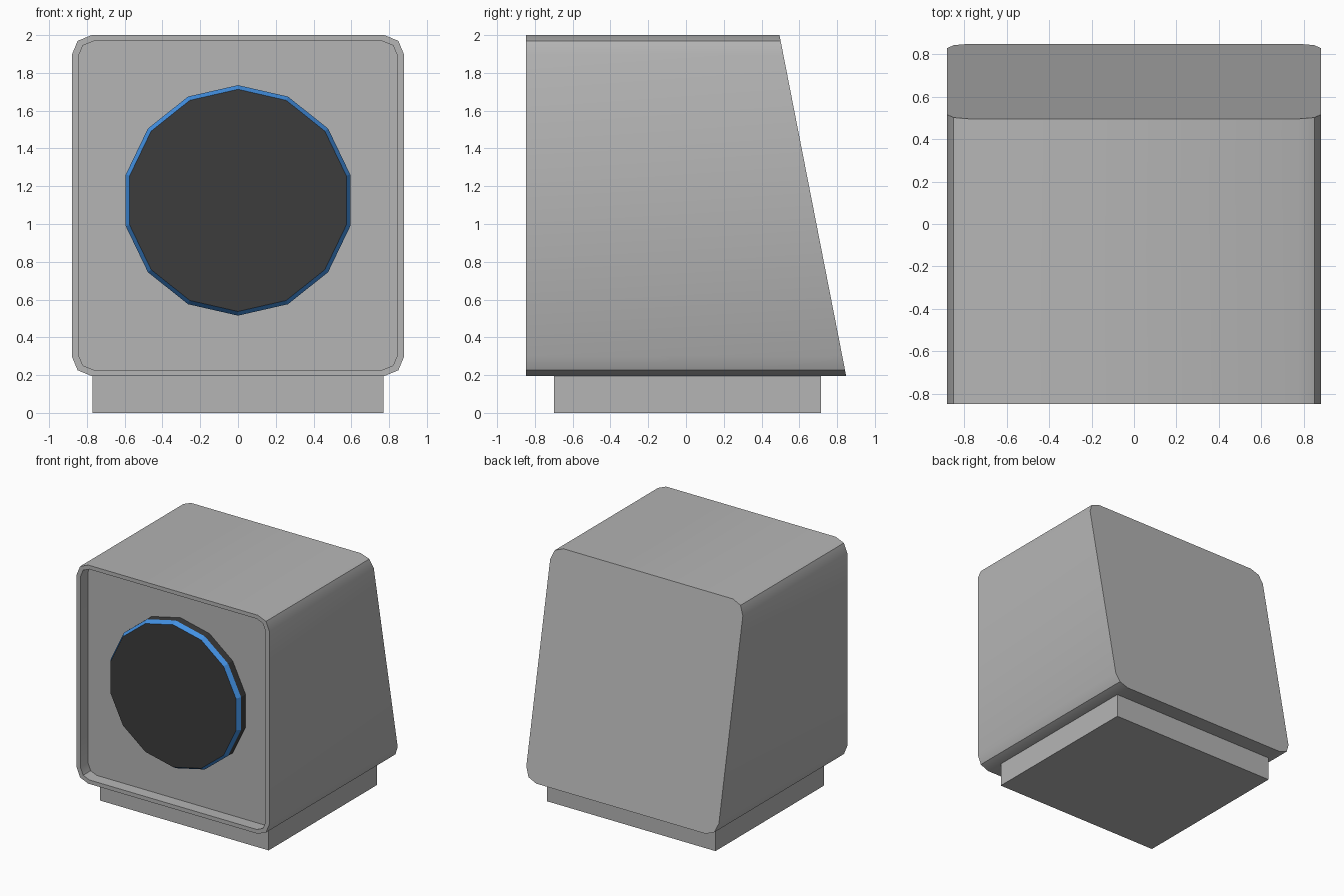
import bpy, bmesh, math

if "Cube" in bpy.data.objects:
    bpy.data.objects.remove(bpy.data.objects["Cube"])


def material(name, rgb):
    m = bpy.data.materials.new(name)
    m.diffuse_color = (*rgb, 1)
    m.use_nodes = True
    m.node_tree.nodes["Principled BSDF"].inputs["Base Color"].default_value = m.diffuse_color
    return m


grey = material("light grey", (0.46, 0.46, 0.46))
dark = material("charcoal", (0.045, 0.045, 0.045))
blue = material("bright blue", (0.055, 0.28, 0.76))


def lofted(name, rings, mats, ring_mats=None):
    """Bridge successive closed rings and cap both ends."""
    bm = bmesh.new()
    loops = [[bm.verts.new(p) for p in ring] for ring in rings]
    n = len(loops[0])
    for r, (a, b) in enumerate(zip(loops, loops[1:])):
        for i in range(n):
            j = (i + 1) % n
            f = bm.faces.new((a[i], a[j], b[j], b[i]))
            f.material_index = ring_mats[r] if ring_mats else 0
    bm.faces.new(loops[0])
    bm.faces.new(loops[-1])
    bmesh.ops.recalc_face_normals(bm, faces=bm.faces)
    mesh = bpy.data.meshes.new(name)
    bm.to_mesh(mesh)
    bm.free()
    for m in mats:
        mesh.materials.append(m)
    obj = bpy.data.objects.new(name, mesh)
    bpy.context.collection.objects.link(obj)
    return obj


def rounded_rect(hx, z0, z1, r):
    """Rectangle in x and z with two-segment rounded corners."""
    pts = []
    corners = [(hx - r, z1 - r), (r - hx, z1 - r), (r - hx, z0 + r), (hx - r, z0 + r)]
    for k, (cx, cz) in enumerate(corners):
        for s in range(3):
            a = math.radians(90 * k + 45 * s)
            pts.append((cx + r * math.cos(a), cz + r * math.sin(a)))
    return pts


def at_y(pts, y):
    return [(x, y, z) for x, z in pts]


# Housing with sloped back and recessed front panel
outer = rounded_rect(0.88, 0.195, 2.0, 0.105)
inner = rounded_rect(0.845, 0.228, 1.968, 0.08)
slope = (0.495 - 0.848) / (2.0 - 0.195)
back = [(x, 0.848 + slope * (z - 0.195), z) for x, z in outer]
housing = lofted("housing", [back, at_y(outer, -0.848), at_y(inner, -0.848),
                             at_y(inner, -0.75)], [grey])
bpy.context.view_layer.objects.active = housing
housing.select_set(True)
bpy.ops.object.shade_smooth_by_angle(angle=math.radians(30))


# Round dial with blue chamfer ring
def circle(r, y, n=14):
    return [(r * math.sin(2 * math.pi * i / n), y, 1.125 + r * math.cos(2 * math.pi * i / n))
            for i in range(n)]


lofted("dial", [circle(0.61, -0.745), circle(0.61, -0.81), circle(0.588, -0.845)],
       [dark, blue], [0, 1])

# Base plinth
base = [(-0.77, -0.70), (0.77, -0.70), (0.77, 0.715), (-0.77, 0.715)]
lofted("base", [[(x, y, z) for x, y in base] for z in (0, 0.2)], [grey])
